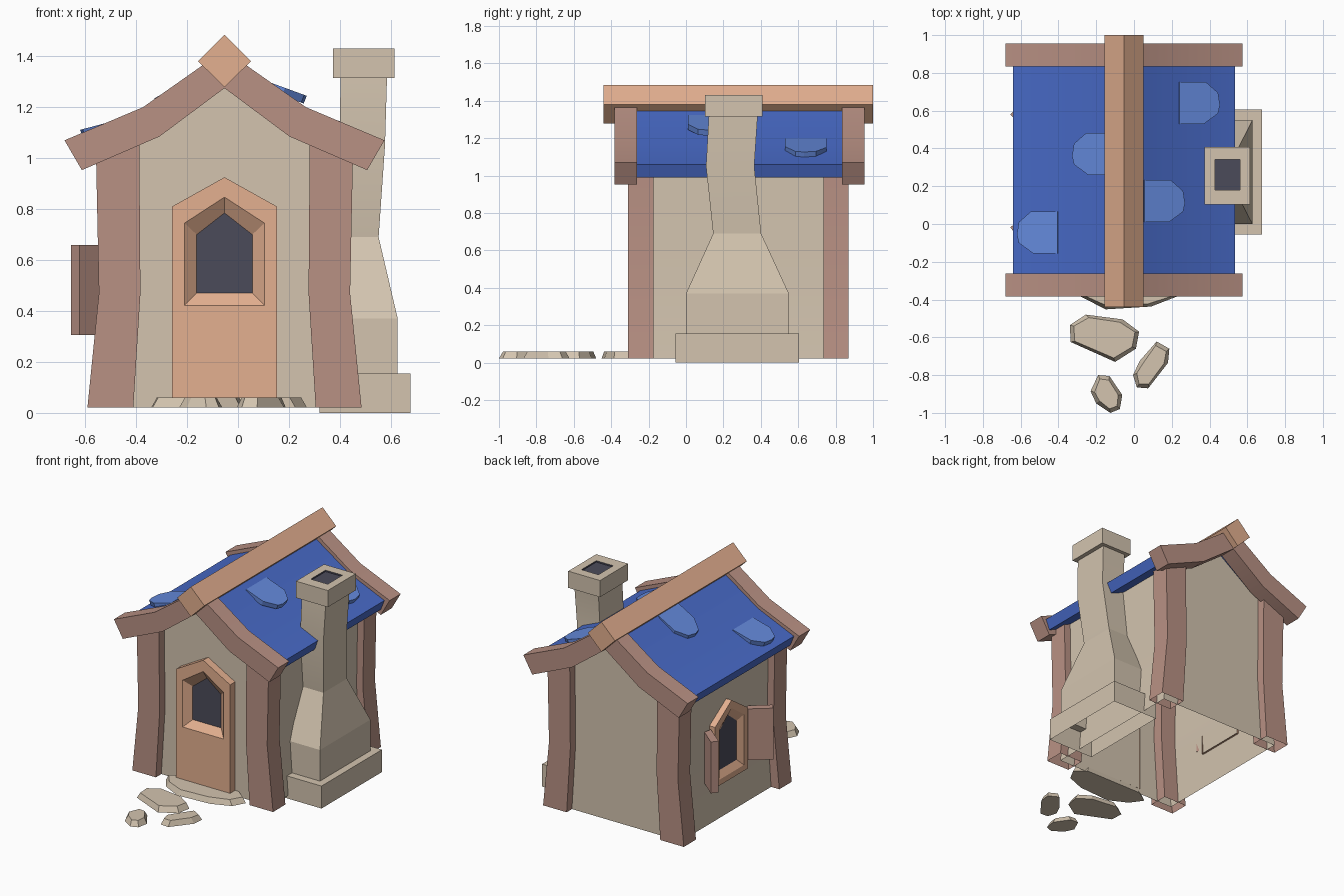
import bpy, bmesh, math
from mathutils import Vector

if "Cube" in bpy.data.objects:
    bpy.data.objects.remove(bpy.data.objects["Cube"])

CX, CY = -0.053, 0.28          # house centre line


def material(name, r, g, b):
    lin = [((c / 255 + 0.055) / 1.055) ** 2.4 for c in (r, g, b)]
    m = bpy.data.materials.new(name)
    m.diffuse_color = (*lin, 1)
    m.use_nodes = True
    m.node_tree.nodes["Principled BSDF"].inputs["Base Color"].default_value = m.diffuse_color
    return m


PLASTER = material("plaster_stone", 211, 196, 175)
TIMBER = material("timber_brown", 185, 145, 132)
WOOD = material("orange_wood", 228, 176, 144)
BLUE = material("roof_blue", 72, 106, 199)
LIGHT = material("shingle_blue", 100, 137, 219)
DARK = material("dark_glass", 75, 75, 90)


def finish(bm, name, mats, smooth=0):
    bmesh.ops.recalc_face_normals(bm, faces=bm.faces)
    me = bpy.data.meshes.new(name)
    bm.to_mesh(me)
    bm.free()
    for m in mats:
        me.materials.append(m)
    if smooth:                 # soft shading across shallow bends only
        me.shade_smooth()
        me.set_sharp_from_angle(angle=math.radians(smooth))
    ob = bpy.data.objects.new(name, me)
    bpy.context.collection.objects.link(ob)
    return ob


def loft(name, rings, *mats, smooth=0, open_bottom=False, open_top=False):
    """Solid through rings of equal point count; may be open below or above."""
    bm = bmesh.new()
    vs = [[bm.verts.new(p) for p in r] for r in rings]
    n = len(vs[0])
    for a, b in zip(vs, vs[1:]):
        for i in range(n):
            j = (i + 1) % n
            bm.faces.new((a[i], a[j], b[j], b[i]))
    bm.faces.new(vs[0])
    last = bm.faces.new(vs[-1])
    bmesh.ops.recalc_face_normals(bm, faces=bm.faces)
    gone = [last] if open_top else []
    if open_bottom:
        zmin = min(v.co.z for v in bm.verts)
        gone += [f for f in bm.faces if all(v.co.z < zmin + 1e-4 for v in f.verts)]
    bmesh.ops.delete(bm, geom=gone, context='FACES_ONLY')
    return finish(bm, name, mats, smooth)


def rect(x0, x1, y0, y1, z):
    return [(x0, y0, z), (x1, y0, z), (x1, y1, z), (x0, y1, z)]


def prism_y(name, prof, y0, y1, mat, **kw):
    """x-z profile (x measured from the house centre) extruded along y."""
    return loft(name, [[(CX + x, y, z) for x, z in prof] for y in (y0, y1)], mat, **kw)


def mirrored(half):
    """Closed profile from a half outline whose last point lies on the axis."""
    return half + [(-x, z) for x, z in reversed(half) if x > 0]


# walls, slightly pinched at mid height, open underneath
prism_y("walls", mirrored([(0.475, 0.022), (0.445, 0.47), (0.455, 1.05),
                           (0.26, 1.13), (0, 1.32)]), -0.25, 0.81, PLASTER,
        smooth=15, open_bottom=True)

# corner posts
OUTER = [(0.538, 0.022), (0.493, 0.47), (0.505, 1.045)]
INNER = [(0.358, 0.022), (0.33, 0.47), (0.335, 1.11)]
for s, side in ((1, "right"), (-1, "left")):
    for y0, y1, end in ((-0.31, -0.175, "front"), (0.735, 0.868, "back")):
        rings = [[(CX + s * a[0], y0, a[1]), (CX + s * b[0], y0, b[1]),
                  (CX + s * b[0], y1, b[1]), (CX + s * a[0], y1, a[1])]
                 for a, b in zip(OUTER, INNER)]
        loft(f"post_{end}_{side}", rings, TIMBER, smooth=15, open_bottom=True)


def roof_band(name, top, low, y0, y1, mat):
    """Bent gable band between an upper and a lower half outline."""
    def full(h):
        return [(-x, z) for x, z in h] + [(x, z) for x, z in reversed(h[:-1])]
    rings = [[(CX + t[0], y0, t[1]), (CX + t[0], y1, t[1]),
              (CX + b[0], y1, b[1]), (CX + b[0], y0, b[1])]
             for t, b in zip(full(top), full(low))]
    loft(name, rings, mat, smooth=20)


# roof slab and gable boards
ROOF = [(0.588, 1.06), (0.315, 1.178), (0, 1.39)]
roof_band("roof", ROOF, [(0.56, 0.99), (0.27, 1.11), (0, 1.30)], -0.27, 0.84, BLUE)
for y0, y1, end in ((-0.383, -0.263, "front"), (0.835, 0.955, "back")):
    roof_band("gable_board_" + end, [(0.628, 1.07), (0.32, 1.20), (0, 1.425)],
              [(0.56, 0.953), (0.255, 1.085), (0, 1.275)], y0, y1, TIMBER)

# ridge beam
prism_y("ridge_beam", [(0, 1.278), (0.104, 1.381), (0, 1.484), (-0.104, 1.381)],
        -0.44, 1.0, WOOD)


def roof_z(h):
    (x0, z0), (x1, z1), (x2, z2) = ROOF
    if h > x1:
        return z1 + (z0 - z1) * (h - x1) / (x0 - x1)
    return z2 + (z1 - z2) * h / x1


# raised shingles, lifted at their lower end
for k, (s, h0, y0, lift) in enumerate(((1, 0.293, 0.53, 0.032), (1, 0.108, 0.01, 0.07),
                                       (-1, 0.06, 0.26, 0.03), (-1, 0.352, -0.155, 0.042))):
    L, W = 0.215, 0.222
    za, zb = roof_z(h0) + 0.006, roof_z(h0 + L) + lift
    outline = [(0, 0), (0.13, 0), (0.205, 0.055), (L, 0.1),
               (0.205, 0.165), (0.14, W), (0, W)]
    rings = [[(CX + s * (h0 + u + du), y0 + v, za + (zb - za) * u / L + dz)
              for u, v in outline] for du, dz in ((0, 0), (-0.012, -0.03))]
    loft(f"shingle_{k + 1}", rings, LIGHT)


def pentagon(hw, z0, z1, apex):
    return [(-hw, z0), (hw, z0), (hw, z1), (0, apex), (-hw, z1)]


def arched_panel(name, outer, hole, glass, back, deep, place):
    """Panel set against a wall, with a bevelled recess ending in a dark pane."""
    bm = bmesh.new()
    rings = [[bm.verts.new(place(u, v, d)) for u, v in ring]
             for ring, d in ((outer, back), (outer, 0), (hole, 0), (glass, deep))]
    for a, b in zip(rings, rings[1:]):
        for i in range(5):
            j = (i + 1) % 5
            bm.faces.new((a[i], a[j], b[j], b[i]))
    bm.faces.new(rings[3]).material_index = 1
    back_cap = bm.faces.new(rings[0])      # only for consistent normals
    bmesh.ops.recalc_face_normals(bm, faces=bm.faces)
    bmesh.ops.delete(bm, geom=[back_cap], context='FACES_ONLY')
    return finish(bm, name, (WOOD, DARK))


# front door and side window
arched_panel("door", pentagon(0.206, 0.06, 0.81, 0.925), pentagon(0.157, 0.422, 0.745, 0.847),
             pentagon(0.109, 0.47, 0.70, 0.785), 0.056, 0.042,
             lambda u, v, d: (CX + u, -0.305 + d, v))
arched_panel("side_window", pentagon(0.18, 0.26, 0.68, 0.80), pentagon(0.135, 0.30, 0.65, 0.745),
             pentagon(0.095, 0.345, 0.615, 0.69), 0.046, 0.028,
             lambda u, v, d: (-0.545 + d, CY - u, v))

# open shutters
for s, end in ((1, "back"), (-1, "front")):
    plan = [(-0.505, 0.24), (-0.622, 0.338), (-0.655, 0.298), (-0.515, 0.185)]
    loft("shutter_" + end, [[(x, CY + s * v, z) for x, v in plan] for z in (0.305, 0.66)], TIMBER)

# chimney: plinth ring, tapered stack, cap with dark flue
FOOT = (0.36, 0.627, 0.0, 0.55)
loft("chimney_base", [rect(0.32, 0.677, -0.055, 0.605, 0), rect(0.32, 0.677, -0.055, 0.605, 0.155),
                      rect(*FOOT, 0.155)], PLASTER, open_bottom=True, open_top=True)
loft("chimney_stack", [rect(*FOOT, 0.155), rect(*FOOT, 0.37),
                       rect(0.37, 0.552, 0.145, 0.402, 0.69), rect(0.40, 0.577, 0.107, 0.365, 1.05),
                       rect(0.402, 0.585, 0.122, 0.383, 1.32)], PLASTER,
     smooth=11, open_bottom=True)
cap = loft("chimney_cap", [rect(0.372, 0.615, 0.102, 0.408, 1.315),
                           rect(0.372, 0.615, 0.102, 0.408, 1.43),
                           rect(0.43, 0.56, 0.18, 0.342, 1.43),
                           rect(0.43, 0.56, 0.18, 0.342, 1.42)], PLASTER, DARK)
for f in cap.data.polygons:       # flue interior
    if all(0.4 < cap.data.vertices[i].co.x < 0.6 for i in f.vertices):
        f.material_index = 1

# doorstep and path stones
STONES = {
    "doorstep": [(-0.34, -0.30), (-0.28, -0.385), (-0.15, -0.452), (0.09, -0.437),
                 (0.225, -0.385), (0.27, -0.30), (0.2, -0.24), (-0.25, -0.24)],
    "path_stone_large": [(-0.34, -0.535), (-0.255, -0.48), (-0.06, -0.505), (0.027, -0.57),
                         (0.01, -0.66), (-0.1, -0.73), (-0.335, -0.625)],
    "path_stone_right": [(-0.005, -0.8), (0.03, -0.725), (0.12, -0.622), (0.187, -0.66),
                         (0.18, -0.735), (0.075, -0.87), (0.015, -0.865)],
    "path_stone_small": [(-0.23, -0.885), (-0.19, -0.8), (-0.13, -0.805), (-0.062, -0.905),
                         (-0.075, -0.98), (-0.125, -1.0), (-0.2, -0.95)],
}
for name, pts in STONES.items():
    c = sum((Vector(p) for p in pts), Vector((0, 0))) / len(pts)
    rings = []
    for z, inset in ((0.022, 0), (0.06, 0.022)):
        ring = [Vector(p) - (Vector(p) - c).normalized() * inset for p in pts]
        rings.append([(p.x, p.y, z) for p in ring])
    loft(name, rings, PLASTER)
